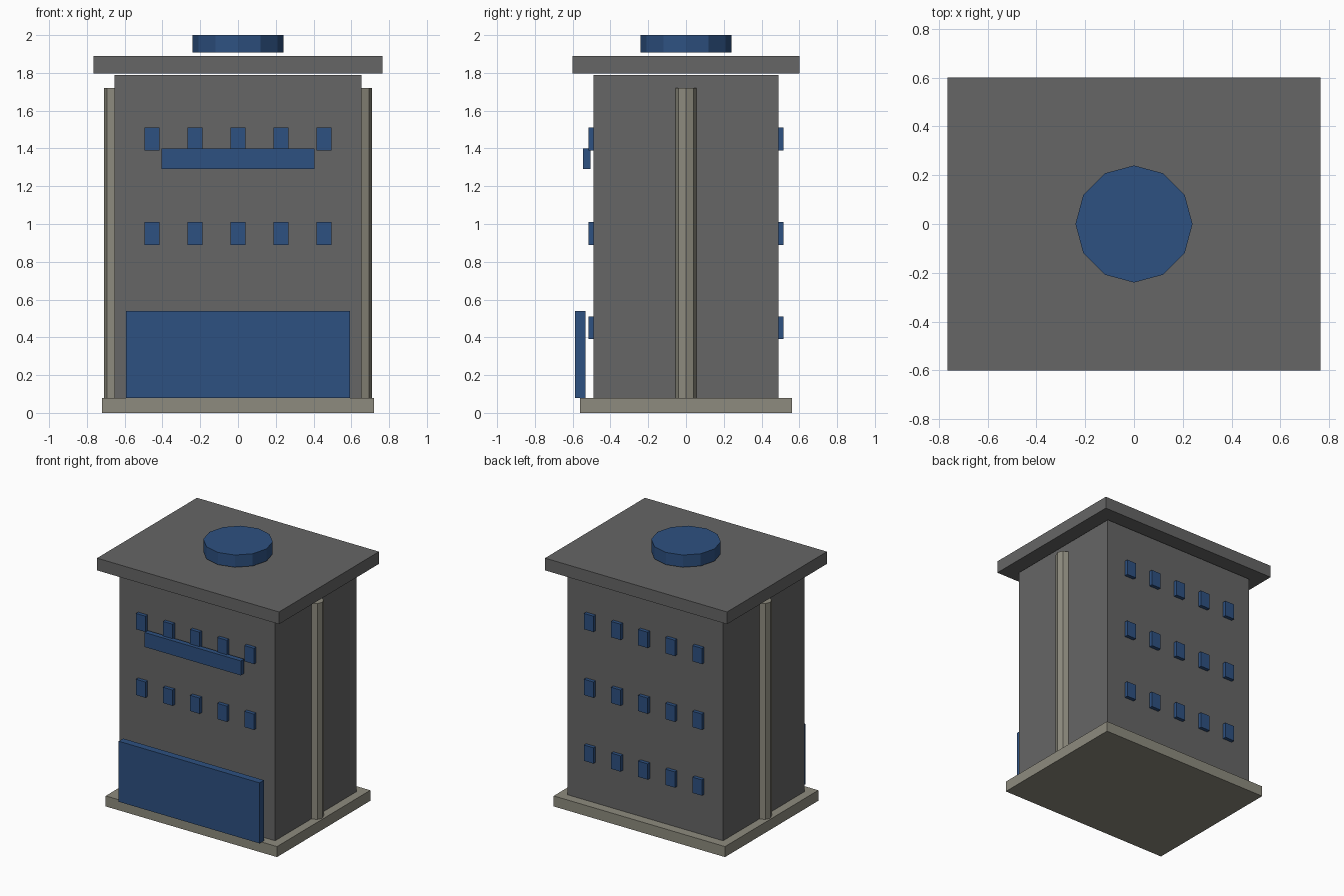
import bpy
import bmesh
import math
from mathutils import Matrix, Vector

cube = bpy.data.objects.get("Cube")
if cube:
    bpy.data.objects.remove(cube, do_unlink=True)


def material(name, color):
    mat = bpy.data.materials.new(name)
    mat.use_nodes = True
    rgba = (*color, 1.0)
    mat.diffuse_color = rgba
    mat.node_tree.nodes["Principled BSDF"].inputs["Base Color"].default_value = rgba
    return mat


wall_grey = material("wall grey", (0.133, 0.133, 0.133))
stone = material("warm stone", (0.27, 0.26, 0.21))
blue = material("deep blue", (0.027, 0.082, 0.22))


def finish(name, bm, mat):
    mesh = bpy.data.meshes.new(name)
    bm.to_mesh(mesh)
    bm.free()
    mesh.materials.append(mat)
    obj = bpy.data.objects.new(name, mesh)
    bpy.context.collection.objects.link(obj)


def box(name, low, high, mat):
    low, high = Vector(low), Vector(high)
    bm = bmesh.new()
    place = Matrix.Translation((low + high) / 2) @ Matrix.Diagonal((*(high - low), 1))
    bmesh.ops.create_cube(bm, size=1, matrix=place)
    finish(name, bm, mat)


def prism(name, x, radius, bottom, top, sides, mat):
    bm = bmesh.new()
    bmesh.ops.create_cone(bm, cap_ends=True, segments=sides, radius1=radius,
                          radius2=radius, depth=top - bottom,
                          matrix=Matrix.Translation((x, 0, (bottom + top) / 2)))
    finish(name, bm, mat)


# Main masses
box("base", (-0.72, -0.56, 0), (0.72, 0.56, 0.08), stone)
box("walls", (-0.655, -0.49, 0.08), (0.655, 0.49, 1.79), wall_grey)
box("roof", (-0.765, -0.6, 1.797), (0.765, 0.6, 1.89), wall_grey)
prism("roof_disc", 0, 0.24, 1.907, 2, 12, blue)

# Half-sunken columns on the side walls
for side, x in (("left", 0.655), ("right", -0.655)):
    prism(side + "_column", x, 0.055, 0.08, 1.72, 8, stone)

# Front panel and balcony
box("front_panel", (-0.592, -0.587, 0.08), (0.592, -0.533, 0.54), blue)
box("balcony", (-0.405, -0.544, 1.29), (0.405, -0.505, 1.4), blue)

# Windows on the front and back walls
for face, y0, y1 in (("front", -0.517, -0.485), ("back", 0.485, 0.517)):
    for floor in range(3):
        z = 0.45 + floor / 2
        for column in range(5):
            x = (column - 2) * 0.228
            box(f"{face}_window_{floor + 1}_{column + 1}",
                (x - 0.04, y0, z - 0.06), (x + 0.04, y1, z + 0.06), blue)
